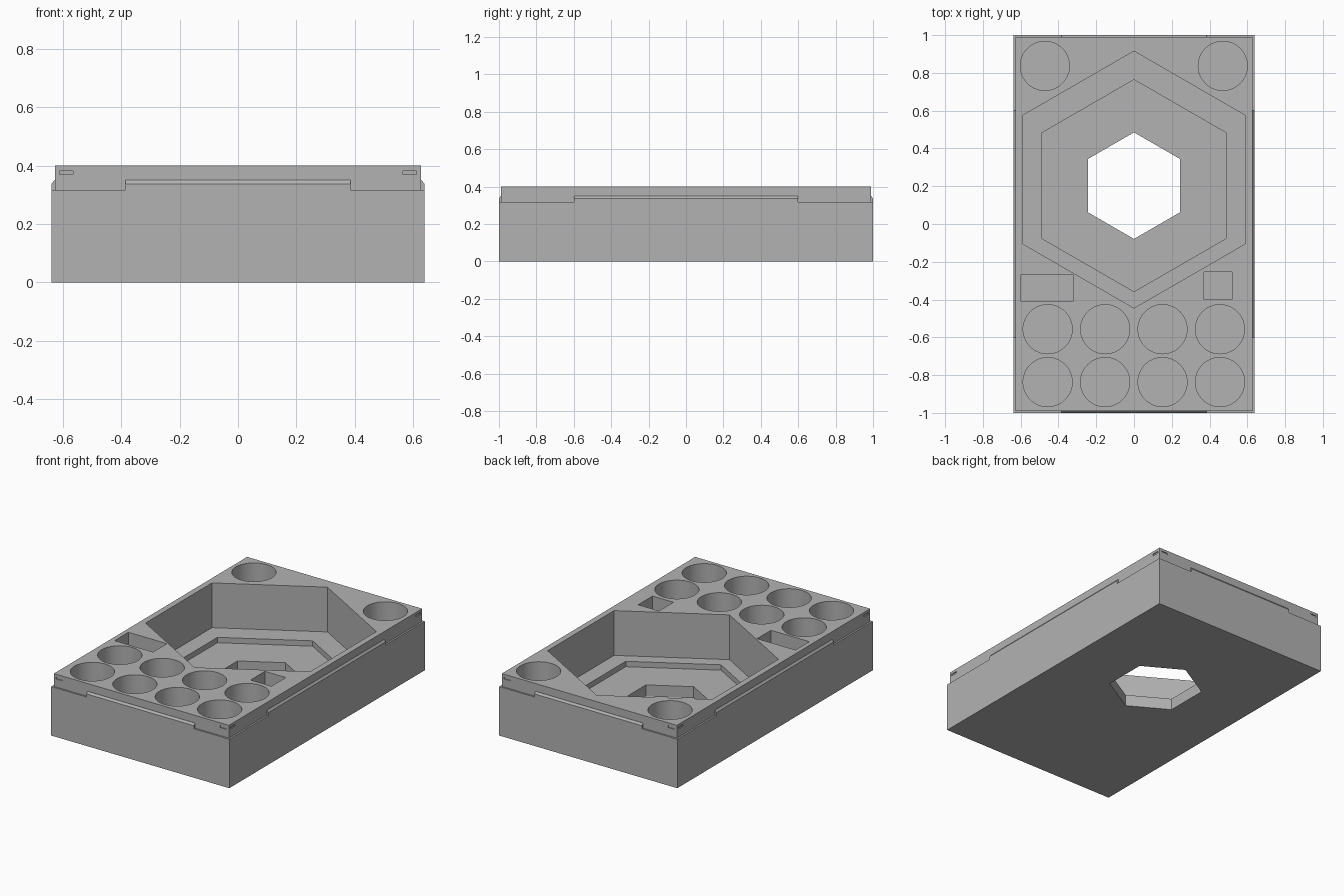
import bpy
import bmesh
from math import pi, sin, cos

cube = bpy.data.objects.get("Cube")
if cube:
    bpy.data.objects.remove(cube, do_unlink=True)

HALF_X, HALF_Y, HEIGHT = 0.638, 1.0, 0.4
SHOULDER, INSET = 0.317, 0.011
LIP_X, LIP_Y = HALF_X - INSET, HALF_Y - INSET
POCKET_FLOOR = 0.1

grey = bpy.data.materials.new("plain grey")
grey.use_nodes = True
grey.diffuse_color = (0.45, 0.45, 0.45, 1)
grey.node_tree.nodes["Principled BSDF"].inputs["Base Color"].default_value = (0.45, 0.45, 0.45, 1)


def make_object(name, bm):
    bmesh.ops.recalc_face_normals(bm, faces=bm.faces)
    mesh = bpy.data.meshes.new(name)
    bm.to_mesh(mesh)
    bm.free()
    mesh.materials.append(grey)
    obj = bpy.data.objects.new(name, mesh)
    bpy.context.collection.objects.link(obj)
    return obj


def rect(x0, x1, y0, y1):
    return [(x0, y0), (x1, y0), (x1, y1), (x0, y1)]


def polygon(cx, cy, radius, sides):
    # first corner points along +y
    return [(cx - radius * sin(2 * pi * i / sides), cy + radius * cos(2 * pi * i / sides))
            for i in range(sides)]


def loft(bm, layers):
    """Closed solid through a stack of (outline, z) layers."""
    rings = [[bm.verts.new((x, y, z)) for x, y in outline] for outline, z in layers]
    n = len(rings[0])
    for a, b in zip(rings, rings[1:]):
        for i in range(n):
            j = (i + 1) % n
            bm.faces.new((a[i], a[j], b[j], b[i]))
    bm.faces.new(rings[0][::-1])
    bm.faces.new(rings[-1])


def cut(target, name, prisms):
    bm = bmesh.new()
    for outline, z0, z1 in prisms:
        loft(bm, [(outline, z0), (outline, z1)])
    cutter = make_object(name, bm)
    cutter.hide_render = True
    mod = target.modifiers.new(name, 'BOOLEAN')
    mod.operation = 'DIFFERENCE'
    mod.solver = 'EXACT'
    mod.object = cutter
    bpy.context.view_layer.objects.active = target
    bpy.ops.object.modifier_apply(modifier=name)
    bpy.data.objects.remove(cutter, do_unlink=True)


# Tray block with a narrower lip around the top
outer = rect(-HALF_X, HALF_X, -HALF_Y, HALF_Y)
lip = rect(-LIP_X, LIP_X, -LIP_Y, LIP_Y)
bm = bmesh.new()
loft(bm, [(outer, 0), (outer, SHOULDER), (lip, SHOULDER), (lip, HEIGHT)])
tray = make_object("tray", bm)

# Stepped hexagonal recess with a through hole
TOP = HEIGHT + 0.1
cut(tray, "hex_recess", [(polygon(0, 0.235, 0.68, 6), 0.11, TOP)])
cut(tray, "hex_step", [(polygon(0, 0.203, 0.561, 6), 0.075, TOP)])
cut(tray, "hex_hole", [(polygon(0, 0.203, 0.282, 6), -0.1, TOP)])

# Round wells: two at the back, two rows of four at the front
wells = [(-0.472, 0.837), (0.47, 0.837)]
wells += [(-0.457 + 0.304 * i, y) for i in range(4) for y in (-0.557, -0.837)]
pockets = [(polygon(x, y, 0.13, 64), POCKET_FLOOR, TOP) for x, y in wells]

# Rectangular and square pockets
pockets.append((rect(-0.597, -0.322, -0.41, -0.268), POCKET_FLOOR, TOP))
pockets.append((rect(0.37, 0.52, -0.4, -0.253), POCKET_FLOOR, TOP))
cut(tray, "pockets", pockets)

# Small latch dents near every corner of the lip
dents = []
DEPTH = 0.006
for sx in (-1, 1):
    for sy in (-1, 1):
        xs = sorted((sx * (LIP_X - 0.063), sx * (LIP_X - 0.016)))
        ys = sorted((sy * (LIP_Y - DEPTH), sy * (LIP_Y + 0.01)))
        dents.append((rect(*xs, *ys), 0.369, 0.382))
        xs = sorted((sx * (LIP_X - DEPTH), sx * (LIP_X + 0.01)))
        ys = sorted((sy * (LIP_Y - 0.063), sy * (LIP_Y - 0.016)))
        dents.append((rect(*xs, *ys), 0.369, 0.382))
cut(tray, "dents", dents)

bpy.ops.object.select_all(action='DESELECT')
tray.select_set(True)
bpy.context.view_layer.objects.active = tray
bpy.ops.object.shade_smooth_by_angle(angle=pi / 6)

# Raised tabs with a sloped top, centred on each side of the shoulder
for side, s in (("front", -1), ("back", 1)):
    bm = bmesh.new()
    base = rect(-0.385, 0.385, *sorted((s * LIP_Y, s * HALF_Y)))
    ridge = rect(-0.385, 0.385, *sorted((s * LIP_Y, s * (LIP_Y + 0.001))))
    loft(bm, [(base, SHOULDER), (base, 0.337), (ridge, 0.35)])
    make_object(side + "_tab", bm)
for side, s in (("right", -1), ("left", 1)):
    bm = bmesh.new()
    base = rect(*sorted((s * LIP_X, s * HALF_X)), -0.6, 0.6)
    ridge = rect(*sorted((s * LIP_X, s * (LIP_X + 0.001))), -0.6, 0.6)
    loft(bm, [(base, SHOULDER), (base, 0.337), (ridge, 0.35)])
    make_object(side + "_tab", bm)
